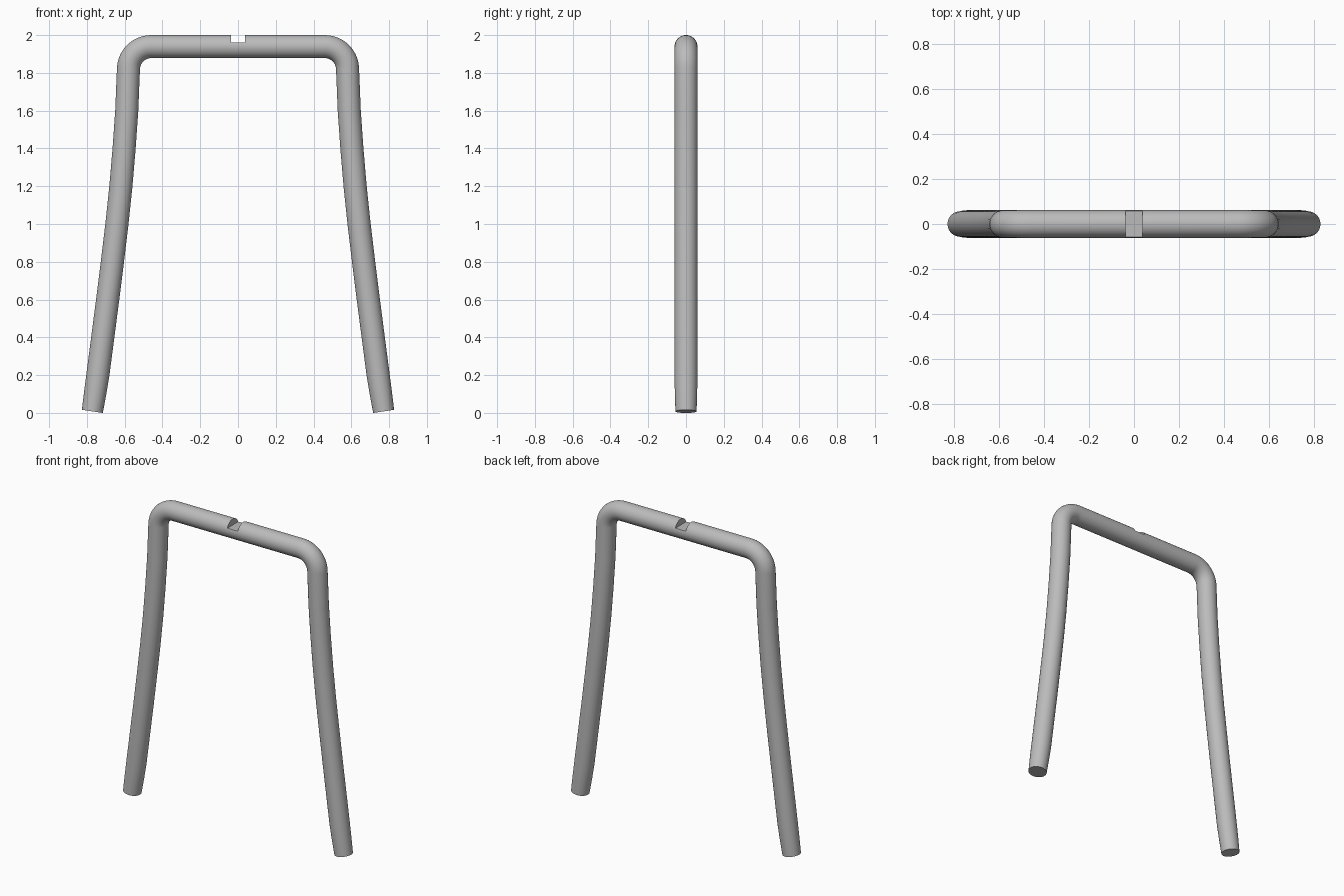
import bpy, bmesh, math
from mathutils import Vector

old = bpy.data.objects.get("Cube")
if old:
    bpy.data.objects.remove(old, do_unlink=True)

SIDES = 40
TUBE = 0.061

grey = bpy.data.materials.new("plain grey")
grey.use_nodes = True
grey.diffuse_color = (0.5, 0.5, 0.5, 1)
grey.node_tree.nodes["Principled BSDF"].inputs["Base Color"].default_value = (0.5, 0.5, 0.5, 1)


def half_path():
    """Right-angle bend followed by a gently splayed leg, as (x, z, radius)."""
    bend = 0.12
    pts = [(0.46, 1.939, TUBE)]
    for i in range(1, 13):
        a = math.radians(87) * i / 12
        pts.append((0.46 + bend * math.sin(a), 1.819 + bend * math.cos(a), TUBE))
    pts += [(0.589, 1.6, TUBE), (0.603, 1.4, TUBE), (0.62, 1.2, TUBE), (0.641, 1.0, TUBE),
            (0.665, 0.8, TUBE), (0.69, 0.6, TUBE), (0.716, 0.4, TUBE),
            (0.742, 0.2, TUBE), (0.757, 0.1, 0.059), (0.771, 0.008, 0.056)]
    return pts


# Full path, mirrored across the middle
half = half_path()
path = [(-x, z, r) for x, z, r in reversed(half)] + half

# Sweep a circle along the path
bm = bmesh.new()
rings = []
for i, (x, z, r) in enumerate(path):
    before, after = path[max(i - 1, 0)], path[min(i + 1, len(path) - 1)]
    along = Vector((after[0] - before[0], 0, after[1] - before[1])).normalized()
    across = Vector((-along.z, 0, along.x))
    ring = []
    for k in range(SIDES):
        a = math.tau * k / SIDES
        ring.append(bm.verts.new(Vector((x, 0, z)) + across * r * math.cos(a)
                                 + Vector((0, r * math.sin(a), 0))))
    rings.append(ring)
for a, b in zip(rings, rings[1:]):
    for k in range(SIDES):
        n = (k + 1) % SIDES
        bm.faces.new((a[k], a[n], b[n], b[k]))
bm.faces.new(rings[0])
bm.faces.new(rings[-1])
bmesh.ops.recalc_face_normals(bm, faces=bm.faces)
mesh = bpy.data.meshes.new("bent_tube")
bm.to_mesh(mesh)
bm.free()
tube = bpy.data.objects.new("bent_tube", mesh)
mesh.materials.append(grey)
bpy.context.collection.objects.link(tube)

# Notch in the middle of the top bar
bpy.ops.mesh.primitive_cube_add(size=1, location=(0, 0, 2.06))
cutter = bpy.context.object
cutter.name = "notch_cutter"
cutter.scale = (0.076, 0.3, 0.2)
cutter.data.materials.append(grey)
cutter.hide_render = True
notch = tube.modifiers.new("notch", 'BOOLEAN')
notch.operation = 'DIFFERENCE'
notch.solver = 'EXACT'
notch.object = cutter

bpy.ops.object.select_all(action='DESELECT')
tube.select_set(True)
bpy.context.view_layer.objects.active = tube
bpy.ops.object.modifier_apply(modifier=notch.name)
bpy.data.objects.remove(cutter, do_unlink=True)
bpy.ops.object.shade_smooth_by_angle(angle=math.radians(35))
